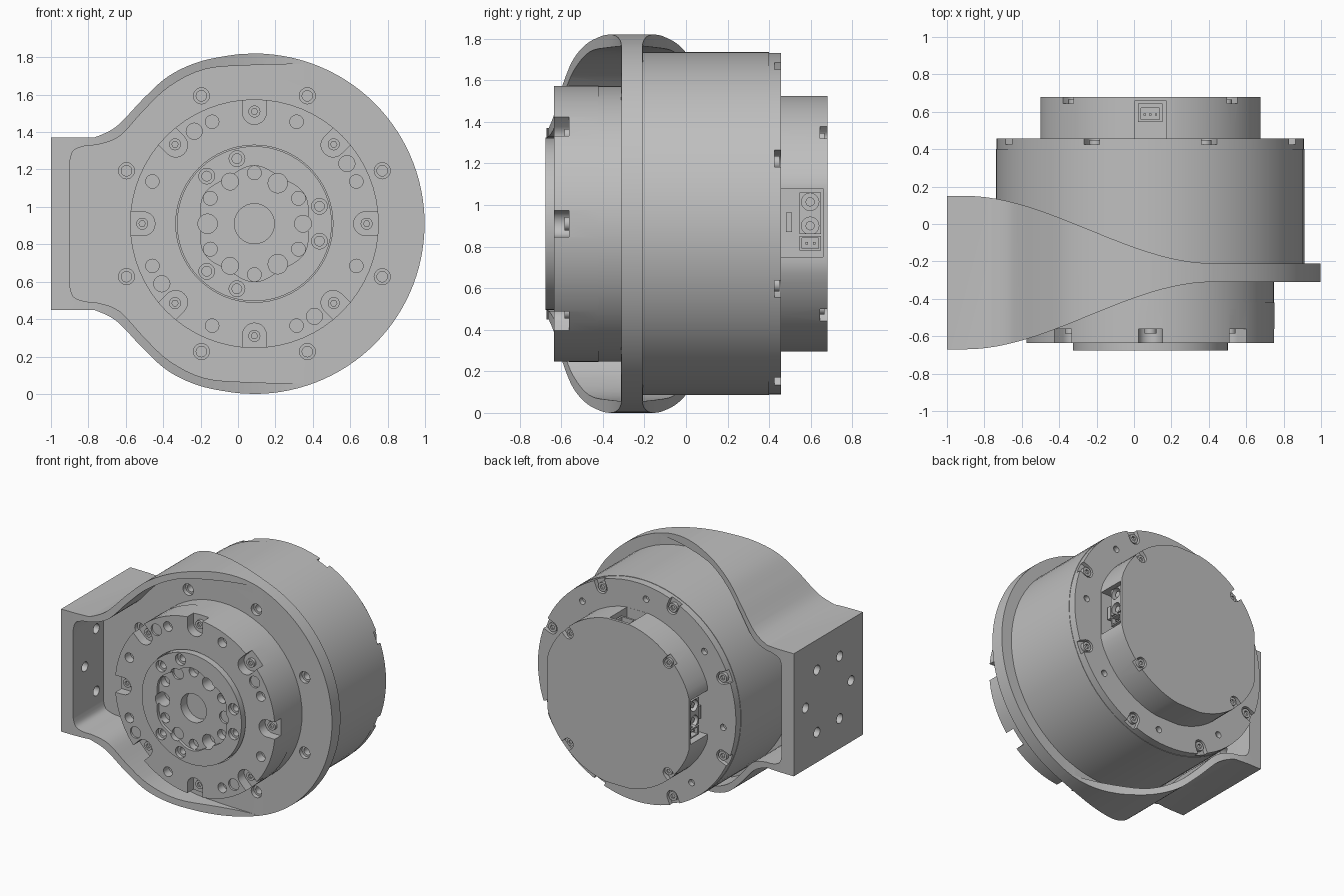
import bpy, bmesh
from math import sin, cos, pi, radians
from mathutils import Vector

cube = bpy.data.objects.get("Cube")
if cube:
    bpy.data.objects.remove(cube)

CX, CZ = 0.0875, 0.91      # motor axis
MID = -0.26                # mid plane of the bracket

metal = bpy.data.materials.new("machined grey")
metal.use_nodes = True
GREY = (0.52, 0.52, 0.52, 1)
metal.diffuse_color = GREY
metal.node_tree.nodes["Principled BSDF"].inputs["Base Color"].default_value = GREY


# ---- helpers ----
def circle(r, a=CX, b=CZ, n=64):
    return [(a + r * cos(2 * pi * i / n), b + r * sin(2 * pi * i / n)) for i in range(n)]


def box(a0, a1, b0, b1):
    return [(a0, b0), (a1, b0), (a1, b1), (a0, b1)]


def polar(r, deg):
    return CX + r * cos(radians(deg)), CZ + r * sin(radians(deg))


def holes(dist, r, angles, n=20):
    return [circle(r, *polar(dist, d), n) for d in angles]


def notch(dist, w, deg):
    """U-shaped slot, open outwards."""
    pts = [(dist + w * cos(t), w * sin(t)) for t in (pi / 2 + pi * i / 10 for i in range(11))]
    pts += [(dist + 0.3, -w), (dist + 0.3, w)]
    c, s = cos(radians(deg)), sin(radians(deg))
    return [(CX + u * c - v * s, CZ + u * s + v * c) for u, v in pts]


def spline(pts, steps=6):
    p = [Vector(q) for q in [pts[0]] + pts + [pts[-1]]]
    out = []
    for a, b, c, d in zip(p, p[1:], p[2:], p[3:]):
        for i in range(steps):
            t = i / steps
            v = 2 * b + (c - a) * t + (2 * a - 5 * b + 4 * c - d) * t * t + (3 * b - a - 3 * c + d) * t ** 3
            out.append(tuple(v / 2))
    return out + [pts[-1]]


PLACE = {"x": lambda a, b, h: (h, a, b), "y": lambda a, b, h: (a, h, b), "z": lambda a, b, h: (a, b, h)}


def solid(name, outlines, h0, h1, axis="y"):
    """Extrude one or more outlines along an axis into one object."""
    bm = bmesh.new()
    for pts in outlines:
        lo, hi = ([bm.verts.new(PLACE[axis](a, b, h)) for a, b in pts] for h in (h0, h1))
        bm.faces.new(lo)
        bm.faces.new(hi[::-1])
        for i in range(len(pts)):
            bm.faces.new((lo[i - 1], lo[i], hi[i], hi[i - 1]))
    bmesh.ops.recalc_face_normals(bm, faces=bm.faces)
    mesh = bpy.data.meshes.new(name)
    bm.to_mesh(mesh)
    bm.free()
    mesh.materials.append(metal)
    ob = bpy.data.objects.new(name, mesh)
    bpy.context.scene.collection.objects.link(ob)
    return ob


def cut(ob, outlines, h0, h1, axis="y", op="DIFFERENCE"):
    cutter = solid("cutter", outlines, h0, h1, axis)
    cutter.hide_render = True
    mod = ob.modifiers.new("cut", "BOOLEAN")
    mod.operation, mod.object, mod.solver = op, cutter, "EXACT"
    bpy.context.view_layer.update()
    baked = bpy.data.meshes.new_from_object(ob.evaluated_get(bpy.context.evaluated_depsgraph_get()))
    ob.modifiers.clear()
    ob.data = baked
    bpy.data.objects.remove(cutter)


def mirrored(top):
    return top + [(x, 2 * CZ - z) for x, z in reversed(top)]


EIGHTHS = [45 * i for i in range(8)]
BETWEEN = [a + 22.5 for a in EIGHTHS]

# ---- bracket: outline, swept side walls, pockets on both faces ----
shoulder = [(-0.77, 1.37), (-0.65, 1.43), (-0.5, 1.585), (-0.37, 1.70), (-0.21, 1.775), (-0.03, 1.812), (CX, 1.82)]
rim = [polar(0.91, 90 - 3 * i) for i in range(1, 31)]
bracket = solid("bracket", [mirrored([(-1, 1.37)] + spline(shoulder) + rim[:-1] + [polar(0.91, 1)])], -1, 1)

sweep = [(-1.1, 0.41)]
for i in range(25):
    t = i / 24
    sweep.append((-0.9 + 1.32 * t, 0.41 - 0.36 * t * t * (3 - 2 * t)))
sweep.append((1.1, 0.05))
profile = [(x, MID + d) for x, d in sweep] + [(x, MID - d) for x, d in reversed(sweep)]
cut(bracket, [profile], -0.5, 2.5, "z", "INTERSECT")

inner = [(-0.9, 1.24), (-0.88, 1.30), (-0.82, 1.325), (-0.74, 1.335), (-0.63, 1.38), (-0.5, 1.52),
         (-0.365, 1.645), (-0.18, 1.735), (0.06, 1.757), (0.4, 1.765)]
pocket = mirrored(spline(inner, 4) + [(1.3, 1.765)])
cut(bracket, [pocket], -1.2, MID - 0.052)
cut(bracket, [pocket], MID + 0.052, 1.2)
# bolt holes in the mounting wall and in the plate
wall_holes = [circle(0.036, MID + 0.27 * cos(radians(a)), CZ + 0.27 * sin(radians(a)), 20) for a in range(0, 360, 60)]
cut(bracket, wall_holes, -1.1, -0.85, "x")
cut(bracket, holes(0.74, 0.043, BETWEEN), -0.4, -0.28)
cut(bracket, holes(0.74, 0.028, BETWEEN), -0.4, -0.23)

# ---- main drum and rear flange ----
solid("drum", [circle(0.825, n=80)], -0.21, 0.4)
flange = solid("rear_flange", [circle(0.822, n=80)], 0.4, 0.457)
cut(flange, [notch(0.765, 0.045, a) for a in BETWEEN], 0.425, 0.6)
cut(flange, holes(0.72, 0.024, [a + 6 for a in EIGHTHS]), 0.42, 0.6)
bolts = solid("flange_bolts", holes(0.765, 0.034, BETWEEN), 0.42, 0.45)
cut(bolts, holes(0.765, 0.018, BETWEEN, 6), 0.435, 0.6)

# ---- rear cap with flats, notches and connector bays ----
cap_shape = [(max(CX - 0.5875, min(CX + 0.5875, x)), max(CZ - 0.615, min(CZ + 0.615, z)))
             for x, z in circle(0.622, n=80)]
cap = solid("rear_cap", [cap_shape], 0.45, 0.68)
corners = [45, 135, 225, 315]
cut(cap, [notch(0.585, 0.04, a) for a in corners], 0.645, 0.8)
bays = [box(CX + 0.47, CX + 0.8, 0.75, 1.08), box(CX - 0.8, CX - 0.47, 0.75, 1.08),
        box(CX - 0.083, CX + 0.083, 1.42, 1.7)]
cut(cap, bays, 0.458, 0.66)
cap_bolts = solid("cap_bolts", holes(0.575, 0.03, corners), 0.64, 0.665)
cut(cap_bolts, holes(0.575, 0.015, corners, 6), 0.655, 0.7)

# side power connectors with round sockets, a small signal plug beside them
for side, label in ((1, "left"), (-1, "right")):
    def span(a, b):
        return sorted((CX + side * a, CX + side * b))
    plug = solid(label + "_power_connector", [box(0.545, 0.65, 0.86, 1.06), box(0.545, 0.65, 0.78, 0.85)],
                 *span(0.45, 0.575), "x")
    cut(plug, [circle(0.042, 0.597, z, 20) for z in (0.9, 1.015)] + [box(0.557, 0.638, 0.79, 0.84)],
        *span(0.52, 0.7), "x")
    pins = [circle(0.022, 0.597, z, 16) for z in (0.9, 1.015)]
    pins += [box(y, y + 0.012, 0.81, 0.822) for y in (0.575, 0.61)]
    solid(label + "_connector_pins", pins, *span(0.5, 0.56), "x")
    solid(label + "_signal_plug", [box(0.48, 0.51, 0.87, 0.965)], *span(0.45, 0.55), "x")

data_plug = solid("top_connector", [box(CX - 0.065, CX + 0.065, 0.545, 0.645)], 1.4, 1.5, "z")
cut(data_plug, [box(CX - 0.05, CX + 0.05, 0.56, 0.62)], 1.45, 1.6, "z")
solid("top_connector_pins", [box(CX + d - 0.006, CX + d + 0.006, 0.58, 0.592) for d in (-0.03, 0, 0.03)],
      1.43, 1.48, "z")

# ---- front ring ----
solid("ring_base", [circle(0.662)], -0.42, -0.3)
ring = solid("front_ring", [circle(0.665)], -0.635, -0.42)
cut(ring, [circle(0.42)], -0.8, -0.5)
cut(ring, [notch(0.595, 0.064, a) for a in EIGHTHS], -0.8, -0.562)
cut(ring, holes(0.59, 0.036, BETWEEN), -0.8, -0.57)
cut(ring, holes(0.59, 0.043, [33, 123, 213, 303]), -0.8, -0.62)
ring_bolts = solid("ring_bolts", holes(0.6, 0.032, EIGHTHS), -0.585, -0.55)
cut(ring_bolts, holes(0.6, 0.017, EIGHTHS, 6), -0.7, -0.57)

# ---- output hub ----
hub = solid("output_hub", [circle(0.414)], -0.675, -0.45)
lobes = []
for i in range(96):
    a = 2 * pi * i / 96
    r = 0.297 + 0.013 * cos(6 * (a - pi / 6))
    lobes.append((CX + r * cos(a), CZ + r * sin(a)))
cut(hub, [lobes], -0.8, -0.652)
cut(hub, holes(0.36, 0.042, [15, 105, 135, 225, 255, 345]), -0.8, -0.645)
cut(hub, holes(0.36, 0.026, [15, 105, 135, 225, 255, 345]), -0.8, -0.58)
cut(hub, holes(0.272, 0.037, range(30, 390, 60)), -0.8, -0.6)
cut(hub, holes(0.25, 0.052, range(60, 420, 120)), -0.8, -0.56)
cut(hub, holes(0.26, 0.045, range(0, 360, 120)), -0.8, -0.635)
cut(hub, [circle(0.107, n=32)], -0.8, -0.58)

# ---- smooth round walls, keep machined edges crisp ----
bpy.ops.object.select_all(action="DESELECT")
for ob in bpy.context.scene.objects:
    if ob.type == "MESH" and ob.data.materials and ob.data.materials[0] == metal:
        ob.select_set(True)
        bpy.context.view_layer.objects.active = ob
bpy.ops.object.shade_smooth_by_angle(angle=radians(30))
